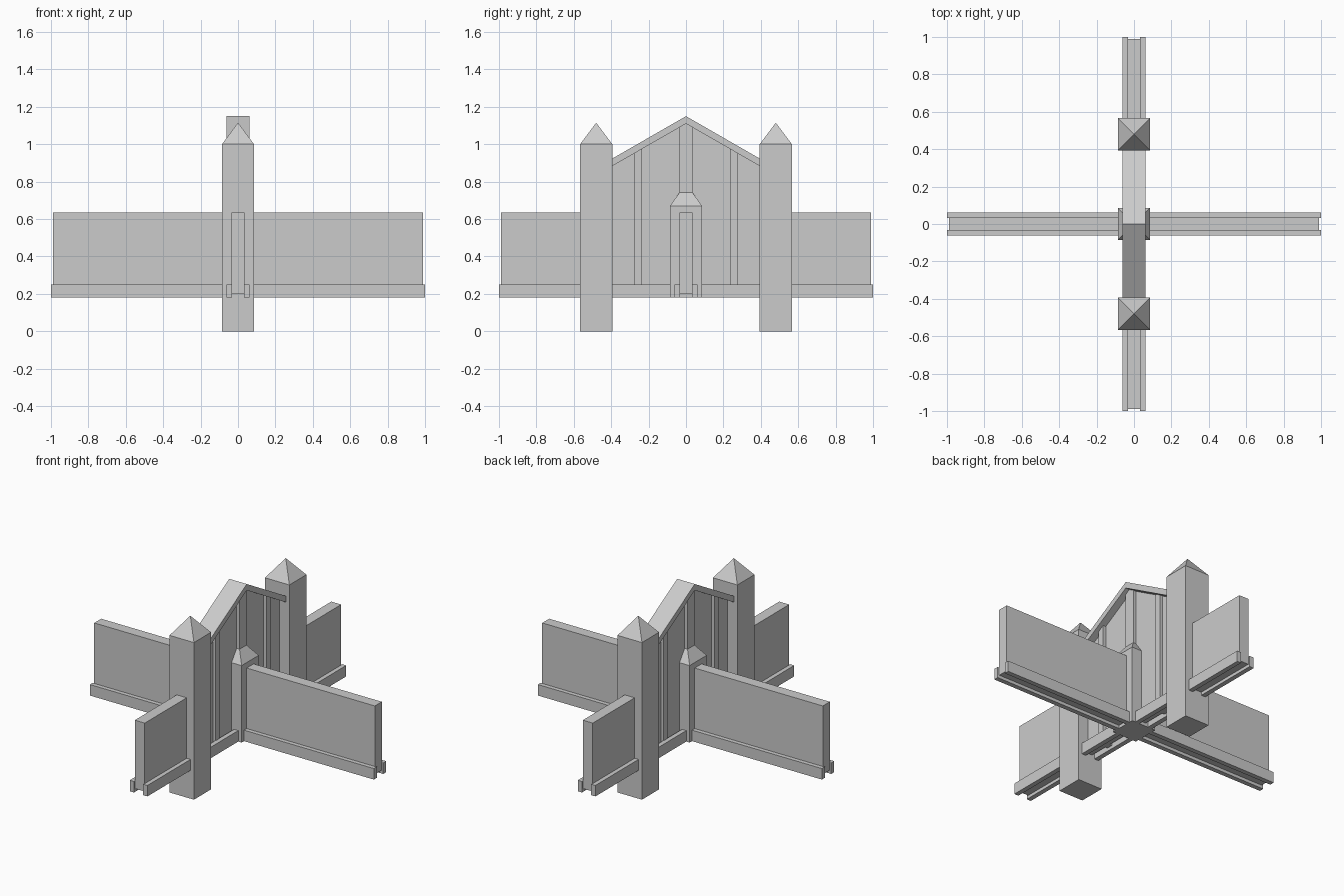
import bpy
import bmesh

cube = bpy.data.objects.get("Cube")
if cube:
    bpy.data.objects.remove(cube, do_unlink=True)

# One flat grey for everything
grey = bpy.data.materials.new("stone_grey")
grey.use_nodes = True
GREY = (0.6, 0.6, 0.6, 1)
grey.diffuse_color = GREY
grey.node_tree.nodes["Principled BSDF"].inputs["Base Color"].default_value = GREY


def finish(name, bm):
    bmesh.ops.recalc_face_normals(bm, faces=bm.faces)
    mesh = bpy.data.meshes.new(name)
    bm.to_mesh(mesh)
    bm.free()
    mesh.materials.append(grey)
    obj = bpy.data.objects.new(name, mesh)
    bpy.context.collection.objects.link(obj)
    return obj


def slab(name, outline, half):
    """Extrude a (y, z) outline across x from -half to half."""
    bm = bmesh.new()
    face = bm.faces.new([bm.verts.new((-half, y, z)) for y, z in outline])
    new = bmesh.ops.extrude_face_region(bm, geom=[face])["geom"]
    verts = [v for v in new if isinstance(v, bmesh.types.BMVert)]
    bmesh.ops.translate(bm, verts=verts, vec=(2 * half, 0, 0))
    return finish(name, bm)


def box(name, x0, x1, y0, y1, z0, z1):
    obj = slab(name, [(y0, z0), (y1, z0), (y1, z1), (y0, z1)], (x1 - x0) / 2)
    obj.location.x = (x0 + x1) / 2
    return obj


def post(name, y, half, z0, z1, apex):
    """Square post with a pyramid cap."""
    bm = bmesh.new()
    corners = [(-half, -half), (half, -half), (half, half), (-half, half)]
    low, top = [[bm.verts.new((a, y + b, z)) for a, b in corners] for z in (z0, z1)]
    tip = bm.verts.new((0, y, apex))
    bm.faces.new(low)
    for i in range(4):
        j = (i + 1) % 4
        bm.faces.new((low[i], low[j], top[j], top[i]))
        bm.faces.new((top[i], top[j], tip))
    return finish(name, bm)


RAIL_LOW, RAIL_TOP, WALL_TOP = 0.18, 0.25, 0.635
WALL, RAIL = 0.035, 0.062
POLE_Y, POLE = 0.48, 0.086
PEAK, EAVE, SPAN = 1.15, 0.92, 0.40


def roof(y):
    return PEAK - (PEAK - EAVE) * abs(y) / SPAN


for side, fb, lr in ((-1, "front", "right"), (1, "back", "left")):
    # Tall gate poles
    post(fb + "_pole", side * POLE_Y, POLE, 0, 1.0, 1.115)

    # Wall panels on the four arms
    a, b = sorted((side * POLE_Y, side * 0.988))
    box(fb + "_wall", -WALL, WALL, a, b, 0.2, WALL_TOP)
    a, b = sorted((side * 0.04, side * 0.988))
    box(lr + "_wall", a, b, -WALL, WALL, 0.2, WALL_TOP)

    # Paired bottom rails, running the full length both ways
    a, b = sorted((side * 0.032, side * RAIL))
    box(lr + "_gate_rail", a, b, -1, 1, RAIL_LOW, RAIL_TOP)
    box(fb + "_cross_rail", -1, 1, a, b, RAIL_LOW, RAIL_TOP)

    # Mullions reaching up under the gable
    a, b = side * 0.235, side * 0.275
    slab(fb + "_mullion", [(a, 0.2), (b, 0.2), (b, roof(b) - 0.02),
                           (a, roof(a) - 0.02)], WALL)

# Gable beam: a bent strip between the poles
slab("gable_beam", [(-SPAN, EAVE), (0, PEAK), (SPAN, EAVE),
                    (SPAN, EAVE - 0.04), (0, PEAK - 0.04), (-SPAN, EAVE - 0.04)], RAIL)

# Thin infill under the gable
slab("gable_panel", [(-SPAN, 0.2), (SPAN, 0.2), (SPAN, EAVE - 0.02),
                     (0, PEAK - 0.02), (-SPAN, EAVE - 0.02)], 0.015)

# Short centre post and king post
post("centre_post", 0, POLE, RAIL_LOW, 0.67, 0.79)
box("king_post", -WALL, WALL, -WALL, WALL, 0.6, PEAK - 0.04)
